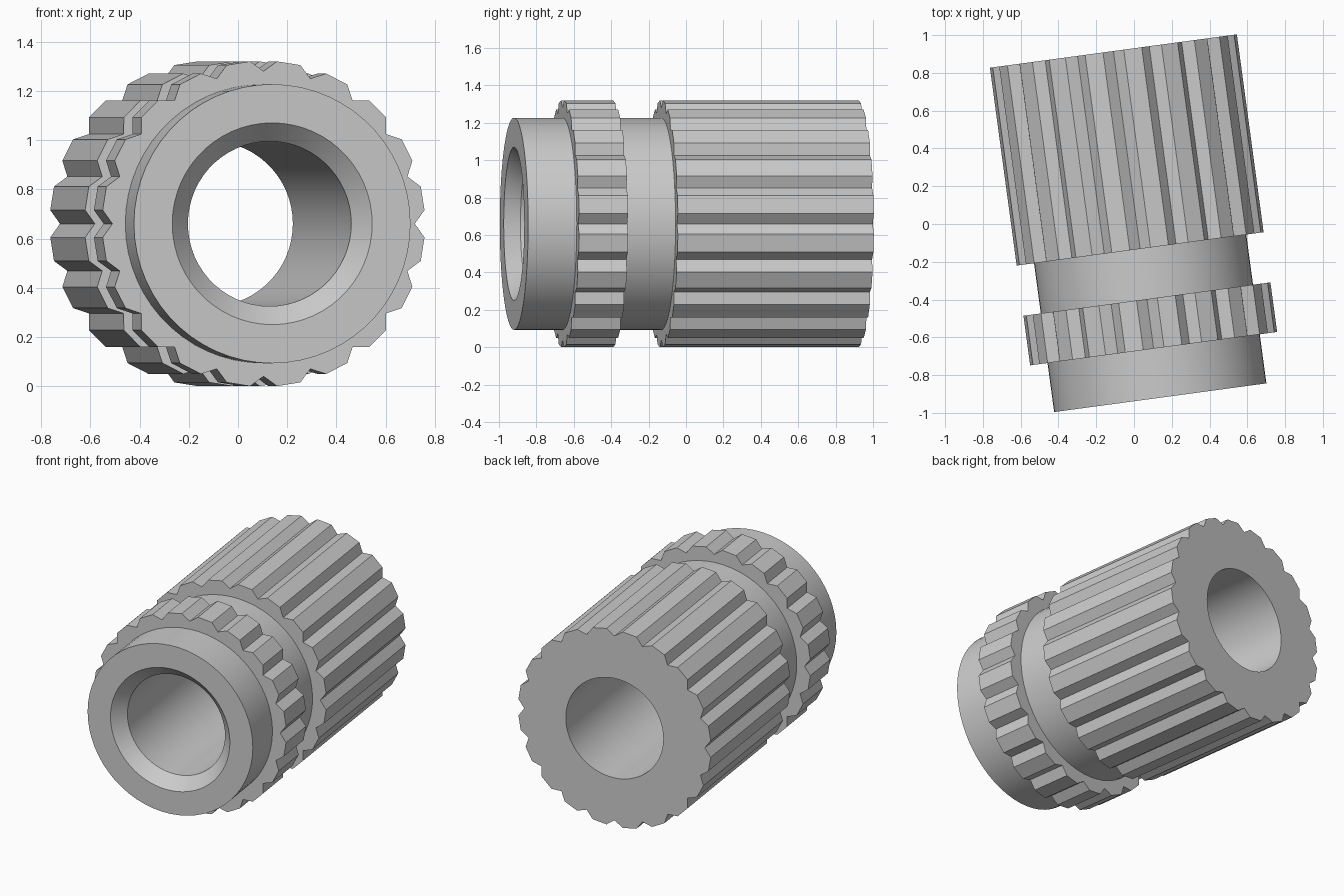
import bpy, bmesh
from math import sin, cos, radians

if "Cube" in bpy.data.objects:
    bpy.data.objects.remove(bpy.data.objects["Cube"])

GROOVES = 20
SHAFT, BORE, MOUTH = 0.567, 0.335, 0.41
TIP, ROOT = 0.662, 0.62
LENGTH = 1.852


def circle(r):
    # plain round section, three points per groove pitch
    return [(r, 18 * k + d) for k in range(GROOVES) for d in (-6, 0, 6)]


def toothed():
    # section with V grooves between flat-topped teeth
    return [(r, 18 * k + d) for k in range(GROOVES)
            for r, d in ((TIP, -4.8), (ROOT, 0), (TIP, 4.8))]


# sections along the axis, out over the body and back through the bore
sections = [
    (0.0, circle(MOUTH)), (0.0, circle(SHAFT)),        # front face
    (0.262, circle(SHAFT)), (0.262, toothed()),        # front collar
    (0.527, toothed()), (0.527, circle(SHAFT)),        # narrow toothed ring
    (0.795, circle(SHAFT)), (0.795, toothed()),        # waist
    (LENGTH, toothed()), (LENGTH, circle(BORE)),       # long toothed body
    (0.08, circle(BORE)),                              # bore up to chamfer
]

bm = bmesh.new()
rings = [[bm.verts.new((r * cos(radians(a)), s - LENGTH / 2, r * sin(radians(a))))
          for r, a in sec] for s, sec in sections]
n = GROOVES * 3
for i, a in enumerate(rings):
    b = rings[(i + 1) % len(rings)]
    for j in range(n):
        k = (j + 1) % n
        bm.faces.new((a[j], a[k], b[k], b[j]))
bmesh.ops.recalc_face_normals(bm, faces=bm.faces)

# grooved sleeve, lying down and turned slightly
mesh = bpy.data.meshes.new("grooved_sleeve")
bm.to_mesh(mesh)
bm.free()
sleeve = bpy.data.objects.new("grooved_sleeve", mesh)
bpy.context.collection.objects.link(sleeve)
sleeve.location = (0.015, -0.002, 0.66)
sleeve.rotation_euler = (0, 0, radians(7.7))
bpy.context.view_layer.objects.active = sleeve
sleeve.select_set(True)
bpy.ops.object.shade_smooth_by_angle(angle=radians(25))
